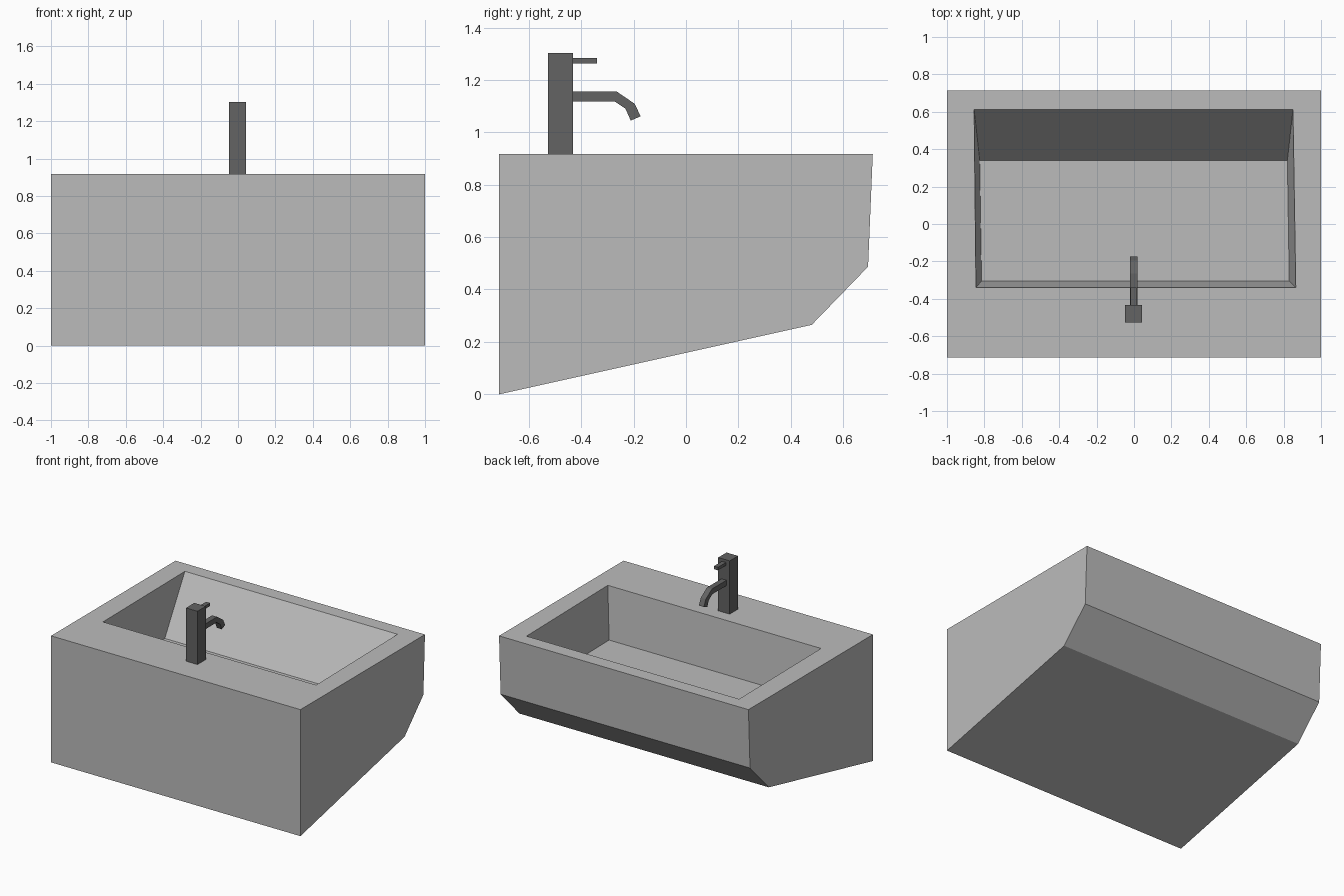
import bpy, bmesh

if "Cube" in bpy.data.objects:
    bpy.data.objects.remove(bpy.data.objects["Cube"])


def material(name, value):
    m = bpy.data.materials.new(name)
    m.diffuse_color = (value, value, value, 1)
    m.use_nodes = True
    m.node_tree.nodes["Principled BSDF"].inputs["Base Color"].default_value = m.diffuse_color
    return m


ceramic = material("light grey ceramic", 0.50)
metal = material("dark grey metal", 0.125)


def finish(bm, name, mat):
    bmesh.ops.recalc_face_normals(bm, faces=bm.faces[:])
    mesh = bpy.data.meshes.new(name)
    bm.to_mesh(mesh)
    bm.free()
    mesh.materials.append(mat)
    obj = bpy.data.objects.new(name, mesh)
    bpy.context.collection.objects.link(obj)
    return obj


def extrude_profile(bm, profile, x0, x1):
    """Extrude a (y, z) outline along x; returns both end loops of vertices."""
    a = [bm.verts.new((x0, y, z)) for y, z in profile]
    b = [bm.verts.new((x1, y, z)) for y, z in profile]
    bm.faces.new(a)
    bm.faces.new(b)
    for i in range(len(profile)):
        j = (i + 1) % len(profile)
        bm.faces.new((a[i], a[j], b[j], b[i]))
    return a, b


def ring_faces(bm, outer, inner):
    for i in range(4):
        j = (i + 1) % 4
        bm.faces.new((outer[i], outer[j], inner[j], inner[i]))


# Basin body: side profile with the sloping underside
TOP = 0.917
FLOOR = 0.543
bm = bmesh.new()
a, b = extrude_profile(bm, [(-0.713, TOP), (-0.713, 0), (0.48, 0.265),
                            (0.695, 0.487), (0.713, TOP)], -1, 1)

# Open the top, then add the rim, sloping bowl walls and bowl floor
rim = [a[0], b[0], b[4], a[4]]
top_face = next(f for f in bm.faces if set(f.verts) == set(rim))
bmesh.ops.delete(bm, geom=[top_face], context='FACES_ONLY')
opening = [bm.verts.new((x, y, TOP)) for x, y in
           [(-0.845, -0.34), (0.865, -0.34), (0.85, 0.613), (-0.855, 0.613)]]
floor = [bm.verts.new((x, y, FLOOR)) for x, y in
         [(-0.815, -0.305), (0.83, -0.305), (0.82, 0.34), (-0.825, 0.34)]]
ring_faces(bm, rim, opening)
ring_faces(bm, opening, floor)
bm.faces.new(floor)
finish(bm, "basin", ceramic)

# Tap parts: column, bent spout and lever, all side profiles
tap_parts = {
    "tap_column": ([(-0.527, TOP), (-0.432, TOP), (-0.432, 1.303), (-0.527, 1.303)],
                   -0.048, 0.044),
    "tap_spout": ([(-0.44, 1.117), (-0.271, 1.117), (-0.231, 1.09), (-0.211, 1.045),
                   (-0.173, 1.061), (-0.196, 1.109), (-0.265, 1.156), (-0.44, 1.156)],
                  -0.022, 0.018),
    "tap_lever": ([(-0.44, 1.262), (-0.34, 1.262), (-0.34, 1.284), (-0.44, 1.284)],
                  -0.018, 0.014),
}
for name, (profile, x0, x1) in tap_parts.items():
    bm = bmesh.new()
    extrude_profile(bm, profile, x0, x1)
    finish(bm, name, metal)
